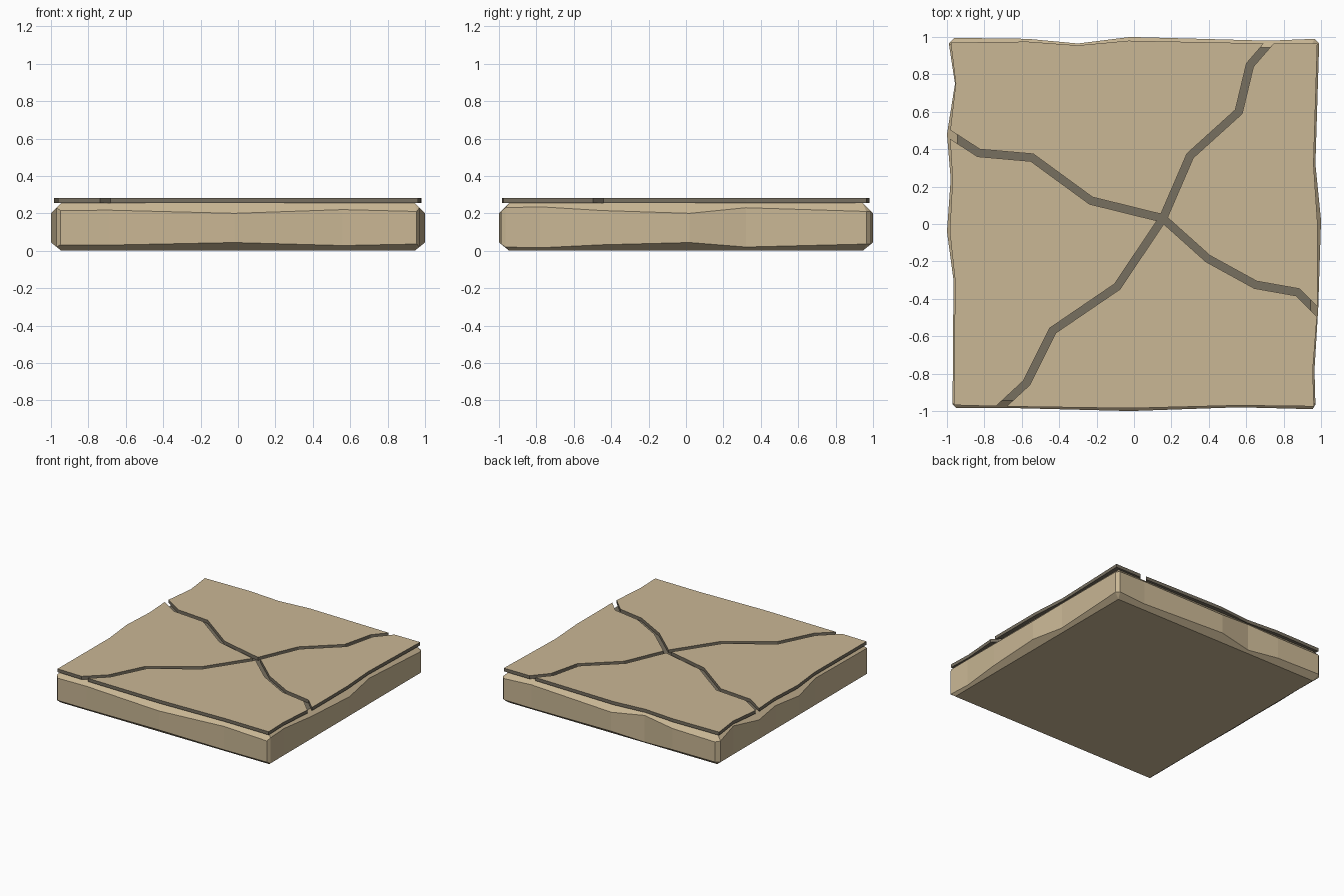
import bpy, bmesh
from mathutils import Vector

if "Cube" in bpy.data.objects:
    bpy.data.objects.remove(bpy.data.objects["Cube"])


def material(name, rgb):
    m = bpy.data.materials.new(name)
    m.diffuse_color = (*rgb, 1)
    m.use_nodes = True
    m.node_tree.nodes["Principled BSDF"].inputs["Base Color"].default_value = m.diffuse_color
    return m


sand = material("sandstone", (0.59, 0.475, 0.30))
dark = material("dark_mortar", (0.185, 0.16, 0.118))


def finish(bm, name):
    bmesh.ops.remove_doubles(bm, verts=bm.verts, dist=0.0005)
    bmesh.ops.recalc_face_normals(bm, faces=bm.faces)
    me = bpy.data.meshes.new(name)
    me.materials.append(sand)
    me.materials.append(dark)
    # colour rules: slab is dark on top only, plates are sandy on top only
    for f in bm.faces:
        up = f.normal.z > 0.9
        f.material_index = int(up) if name == "slab" else int(not up)
    bm.to_mesh(me)
    bm.free()
    ob = bpy.data.objects.new(name, me)
    bpy.context.collection.objects.link(ob)


def loft(name, rings):
    bm = bmesh.new()
    vs = [[bm.verts.new(p) for p in r] for r in rings]
    n = len(vs[0])
    for a, b in zip(vs, vs[1:]):
        for i in range(n):
            j = (i + 1) % n
            bm.faces.new((a[i], a[j], b[j], b[i]))
    bm.faces.new(vs[0][::-1])
    bm.faces.new(vs[-1])
    finish(bm, name)


# Slab: wobbly outline cut by a square chamfer above and below
outline = [(-.95, -.985), (-.69, -.983), (-.02, -1), (.56, -.98), (.955, -.99),
           (.97, -.965), (.965, -.78), (.985, -.45), (1, .02), (.97, .32),
           (.99, .965), (.965, .99), (.72, .98), (-.02, 1), (-.3, .965),
           (-.57, .99), (-.96, .995), (-.99, .965), (-.957, .75), (-1, .48),
           (-.98, .24), (-1, -.04), (-.965, -.3), (-.97, -.965)]
TOP, EDGE = 0.255, 0.945


def clamp(v):
    return max(-EDGE, min(EDGE, v))


def chamfer(p):
    return max(abs(p[0]), abs(p[1])) - EDGE


loft("slab", [
    [(clamp(x), clamp(y), 0) for x, y in outline],
    [(x, y, chamfer((x, y)) * 0.8) for x, y in outline],
    [(x, y, TOP - chamfer((x, y))) for x, y in outline],
    [(clamp(x), clamp(y), TOP) for x, y in outline]])

# Cracks run out from one hub; arms are listed counter-clockwise
hub = (.155, .03)
arms = [[(.395, -.185), (.65, -.325), (.875, -.365), (.98, -.47)],
        [(.30, .365), (.56, .60), (.62, .85), (.72, .965)],
        [(-.23, .125), (-.545, .355), (-.83, .38), (-.985, .48)],
        [(-.09, -.335), (-.435, -.57), (-.575, -.85), (-.71, -.975)]]
# Outer plate edge between one arm and the next
rims = [[(.98, .02), (.96, .32), (.98, .965)],
        [(-.03, .98), (-.3, .955), (-.57, .975), (-.98, .97), (-.953, .75)],
        [(-.97, .24), (-.985, -.04), (-.957, -.3), (-.962, -.968)],
        [(-.02, -.985), (.56, -.97), (.962, -.975), (.956, -.78)]]


def inset(pts, dists):
    """Move every edge inward by its own distance and re-intersect them."""
    n = len(pts)
    p = [Vector(q) for q in pts]
    out = []
    for i in range(n):
        d0 = (p[i] - p[i - 1]).normalized()
        d1 = (p[(i + 1) % n] - p[i]).normalized()
        n0, n1 = Vector((-d0.y, d0.x)), Vector((-d1.y, d1.x))
        a = p[i] + n0 * dists[i - 1]
        b = p[i] + n1 * dists[i]
        cr = d0.cross(d1)
        out.append(a + d0 * ((b - a).cross(d1) / cr) if abs(cr) > 1e-4 else b)
    return out


# Four thin cracked plates on the slab
names = ["right_plate", "back_plate", "left_plate", "front_plate"]
for k, name in enumerate(names):
    a, b = arms[k], arms[(k + 1) % 4]
    pts = [hub] + a + rims[k] + b[::-1]
    gap = [.02] * len(a) + [0] * (len(rims[k]) + 1) + [.02] * len(b)
    ring = inset(pts, gap)
    loft(name, [[(v.x, v.y, z) for v in ring] for z in (TOP, .282)])
